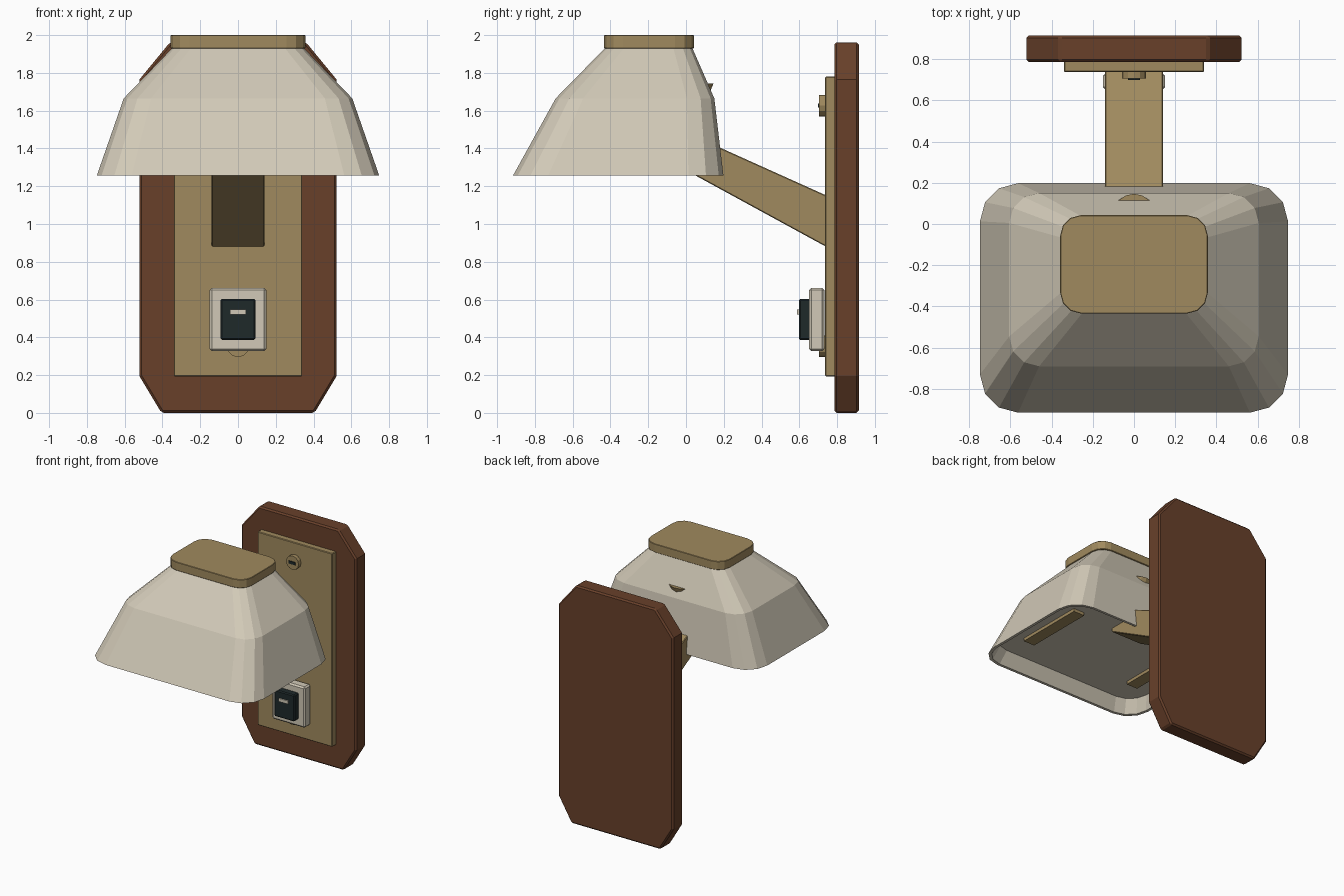
import bpy, bmesh, math
from mathutils import Vector

if "Cube" in bpy.data.objects:
    bpy.data.objects.remove(bpy.data.objects["Cube"])


def srgb(r, g, b):
    f = lambda c: ((c / 255 + 0.055) / 1.055) ** 2.4 if c > 10 else c / 3300
    return (f(r), f(g), f(b), 1)


def material(name, rgb):
    m = bpy.data.materials.new(name)
    m.diffuse_color = srgb(*rgb)
    m.use_nodes = True
    m.node_tree.nodes["Principled BSDF"].inputs["Base Color"].default_value = m.diffuse_color
    return m


WOOD = material("brown wood", (104, 64, 42))
BRASS = material("brass", (160, 138, 94))
CREAM = material("cream", (209, 201, 183))
DARK = material("dark slate", (30, 41, 42))


def finish(name, bm, mat, bevel=0):
    bmesh.ops.recalc_face_normals(bm, faces=bm.faces)
    me = bpy.data.meshes.new(name)
    bm.to_mesh(me)
    bm.free()
    me.materials.append(mat)
    ob = bpy.data.objects.new(name, me)
    bpy.context.collection.objects.link(ob)
    if bevel:
        mod = ob.modifiers.new("edge bevel", 'BEVEL')
        mod.width, mod.segments = bevel, 1
        mod.limit_method = 'ANGLE'
        mod.angle_limit = math.radians(50)
    return ob


def prism(name, points, offset, mat, bevel=0):
    """Extrude a closed outline of 3D points along an offset."""
    bm = bmesh.new()
    face = bm.faces.new([bm.verts.new(p) for p in points])
    ext = bmesh.ops.extrude_face_region(bm, geom=[face])
    vs = [g for g in ext["geom"] if isinstance(g, bmesh.types.BMVert)]
    bmesh.ops.translate(bm, verts=vs, vec=Vector(offset))
    return finish(name, bm, mat, bevel)


def box(name, x, y, z, mat, bevel=0):
    pts = [(x[0], y[0], z[0]), (x[1], y[0], z[0]),
           (x[1], y[0], z[1]), (x[0], y[0], z[1])]
    return prism(name, pts, (0, y[1] - y[0], 0), mat, bevel)


def rounded_ring(hx, y0, y1, z, r, steps=3):
    """Rounded rectangle outline at height z."""
    pts = []
    corners = [(hx - r, y1 - r), (r - hx, y1 - r), (r - hx, y0 + r), (hx - r, y0 + r)]
    for i, (cx, cy) in enumerate(corners):
        for k in range(steps + 1):
            a = math.pi / 2 * (i + k / steps)
            pts.append((cx + r * math.cos(a), cy + r * math.sin(a), z))
    return pts


# Wall board with clipped corners
half = [(0.405, 0), (0.522, 0.195), (0.522, 1.765), (0.36, 1.962)]
outline = half + [(-x, z) for x, z in reversed(half)]
prism("wall_board", [(x, 0.785, z) for x, z in outline], (0, 0.13, 0), WOOD, 0.012)

# Brass mounting plate
box("mounting_plate", (-0.34, 0.34), (0.737, 0.79), (0.193, 1.78), BRASS, 0.005)

# Slanted arm running up into the shade
arm = [(0.75, 0.875), (0.75, 1.148), (0.15, 1.418), (-0.09, 1.418), (-0.09, 1.333)]
prism("arm", [(-0.141, y, z) for y, z in arm], (0.282, 0, 0), BRASS, 0.005)

# Faceted shade: top, shoulder and rim, then the inner lip and recessed panel
rings = [
    rounded_ring(0.345, -0.425, 0.032, 1.935, 0.10),
    rounded_ring(0.605, -0.69, 0.15, 1.665, 0.145),
    rounded_ring(0.747, -0.915, 0.198, 1.258, 0.185),
    rounded_ring(0.725, -0.893, 0.178, 1.258, 0.17),
    rounded_ring(0.69, -0.84, 0.165, 1.36, 0.16),
]
bm = bmesh.new()
loops = [[bm.verts.new(p) for p in ring] for ring in rings]
for a, b in zip(loops, loops[1:]):
    for i in range(len(a)):
        j = (i + 1) % len(a)
        bm.faces.new((a[i], a[j], b[j], b[i]))
bm.faces.new(loops[0])
bm.faces.new(loops[-1])
finish("shade", bm, CREAM)

# Cap on the shade
prism("shade_cap", rounded_ring(0.358, -0.434, 0.043, 1.93, 0.10), (0, 0, 0.07), BRASS, 0.003)

# Thin strips under the recessed panel
for side, s in (("left", -1), ("right", 1)):
    box(side + "_strip", (s * 0.5 - 0.05, s * 0.5 + 0.05), (-0.62, -0.04), (1.335, 1.37), BRASS)

# Tilted round peg breaking through the back of the shade
peg = [(0.105 * math.cos(k * math.pi / 8), 0.105 * math.sin(k * math.pi / 8), 1.645)
       for k in range(16)]
prism("shade_peg", peg, (0, 0.041, 0.1), BRASS)

# Slotted screws holding the mounting plate
for name, zc in (("upper", 1.627), ("lower", 0.352)):
    disc = [(0.057 * math.cos(k * math.pi / 6), 0.705, zc + 0.057 * math.sin(k * math.pi / 6))
            for k in range(12)]
    prism(name + "_screw", disc, (0, 0.04, 0), BRASS)
    box(name + "_screw_slot", (-0.03, 0.03), (0.698, 0.707), (zc - 0.011, zc + 0.011), DARK)

# Light switch: surround, rocker and marker
box("switch_surround", (-0.15, 0.15), (0.652, 0.732), (0.327, 0.662), CREAM, 0.012)
box("switch_rocker", (-0.092, 0.092), (0.597, 0.66), (0.386, 0.604), DARK, 0.008)
box("switch_marker", (-0.042, 0.042), (0.588, 0.597), (0.522, 0.548), CREAM)
